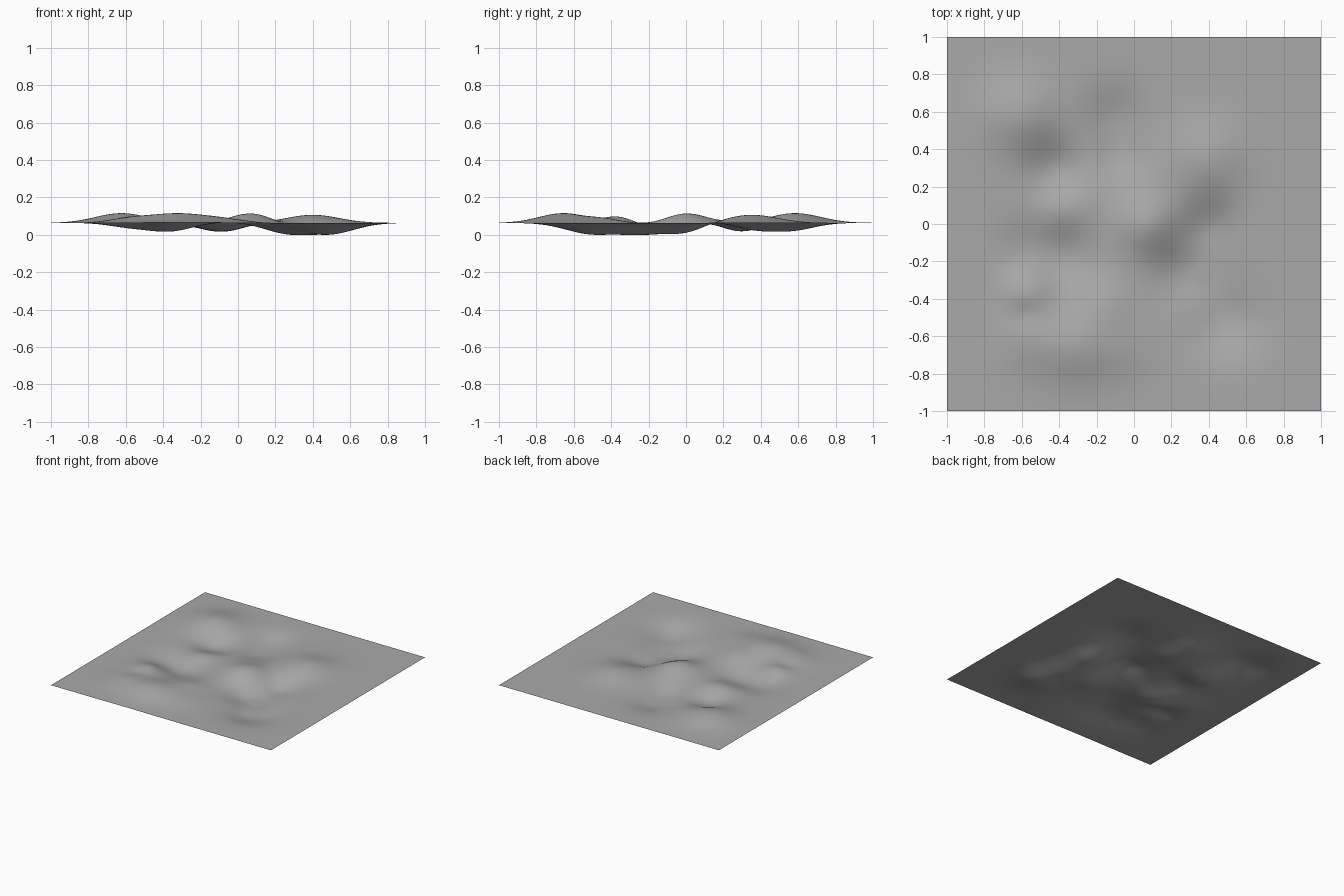
import bpy, bmesh, math

# Remove the default object
cube = bpy.data.objects.get("Cube")
if cube:
    bpy.data.objects.remove(cube, do_unlink=True)

REST = 0.064          # height of the flat border
TOP, BOTTOM = 0.053, -0.064

# Landmarks: x, y, height relative to the border, spread
HILLS = [
    (-0.62, 0.58, 0.052, 0.14),
    (0.07, 0.00, 0.050, 0.11),
    (0.40, 0.35, 0.043, 0.14),
    (-0.32, -0.66, 0.052, 0.13),
    (-0.56, -0.62, 0.035, 0.12),
    (-0.08, -0.66, 0.030, 0.12),
    (-0.56, -0.36, 0.033, 0.09),
    (-0.15, -0.44, 0.028, 0.10),
    (-0.36, 0.08, 0.008, 0.09),
    (0.13, 0.24, 0.010, 0.08),
]
HOLLOWS = [
    (0.25, -0.27, -0.060, 0.12),
    (0.48, -0.50, -0.063, 0.14),
    (0.45, -0.24, -0.058, 0.11),
    (0.40, -0.02, -0.056, 0.11),
    (-0.10, 0.56, -0.045, 0.12),
    (-0.07, 0.36, -0.040, 0.10),
    (-0.42, 0.30, -0.045, 0.11),
    (-0.37, -0.18, -0.047, 0.12),
    (-0.58, -0.12, -0.030, 0.11),
    (-0.58, -0.48, 0.020, 0.05),
]
marks = HILLS + HOLLOWS


def swell(x, y, mark):
    """Smooth bell-shaped falloff around a landmark."""
    d2 = (x - mark[0]) ** 2 + (y - mark[1]) ** 2
    return math.exp(-d2 / (2 * mark[3] ** 2))


def height(x, y):
    return sum(a * swell(x, y, m) for a, m in zip(strength, marks))


# Adjust the strengths until each landmark reaches its height
strength = [m[2] for m in marks]
for _ in range(80):
    for i, m in enumerate(marks):
        strength[i] += 0.7 * (m[2] - height(m[0], m[1]))

# Terrain sheet: a fine grid pushed up and down
bm = bmesh.new()
bmesh.ops.create_grid(bm, x_segments=120, y_segments=120, size=1)
for v in bm.verts:
    v.co.z = REST + max(BOTTOM, min(TOP, height(v.co.x, v.co.y)))
for f in bm.faces:
    f.smooth = True
mesh = bpy.data.meshes.new("terrain")
bm.to_mesh(mesh)
bm.free()
terrain = bpy.data.objects.new("terrain", mesh)
bpy.context.collection.objects.link(terrain)

# Single grey colour
GREY = (0.4, 0.4, 0.4, 1)
grey = bpy.data.materials.new("mid_grey")
grey.use_nodes = True
grey.diffuse_color = GREY
bsdf = next(n for n in grey.node_tree.nodes if n.type == 'BSDF_PRINCIPLED')
bsdf.inputs["Base Color"].default_value = GREY
mesh.materials.append(grey)
